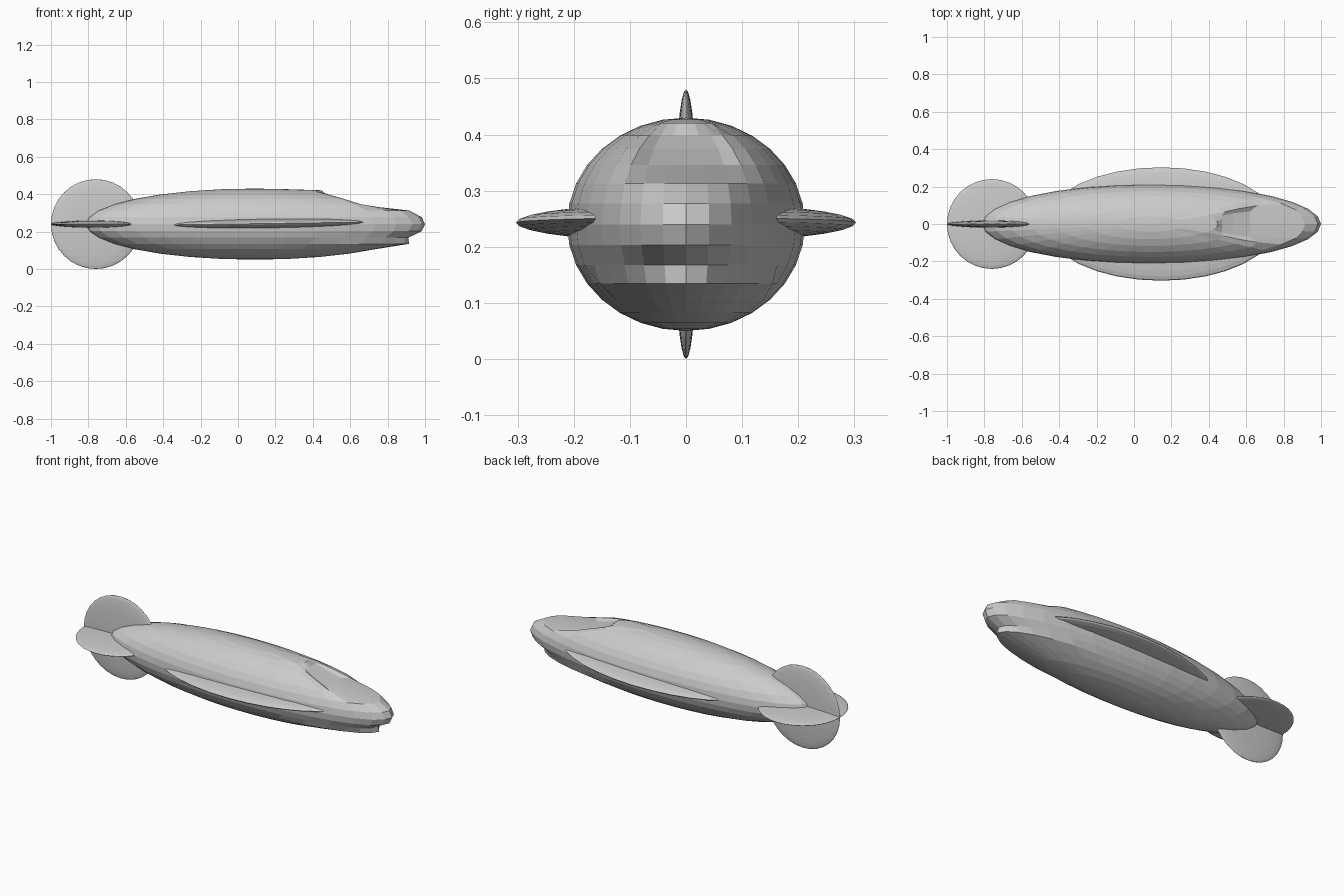
import bpy, bmesh
from math import asin, atan2, degrees, radians
from mathutils import Matrix

if "Cube" in bpy.data.objects:
    bpy.data.objects.remove(bpy.data.objects["Cube"])


def ellipsoid(name, centre, radii, tilt=0.0, sculpt=None):
    bm = bmesh.new()
    bmesh.ops.create_uvsphere(bm, u_segments=32, v_segments=16, radius=1.0)
    # grid position of each vertex: ring above the waist, column away from the nose
    step = 11.25
    grid = [(v, round(degrees(asin(max(-1, min(1, v.co.z)))) / step),
             round(abs(degrees(atan2(v.co.y, v.co.x))) / step)) for v in bm.verts]
    m = (Matrix.Translation(centre) @ Matrix.Rotation(radians(tilt), 4, 'Y')
         @ Matrix.Diagonal((*radii, 1)))
    bm.transform(m)
    if sculpt:
        for v, ring, col in grid:
            sculpt(v, ring, col)
    me = bpy.data.meshes.new(name)
    bm.to_mesh(me)
    bm.free()
    ob = bpy.data.objects.new(name, me)
    bpy.context.collection.objects.link(ob)
    return ob


# Recessed windscreen above the nose and stepped lower jaw
screen_x = {3: 0.62, 4: 0.53, 5: 0.47}


def shape_nose(v, ring, col):
    if ring in screen_x and col <= 3:
        pull = 1.0 if col <= 2 else 0.6
        v.co.x += (min(v.co.x, screen_x[ring]) - v.co.x) * pull
    elif ring == 6 and col <= 3:
        v.co.z += 0.005
        v.co.x += 0.01
    elif ring == 2 and col <= 1:
        v.co.x -= 0.015
    elif ring == -2 and col <= 2:
        v.co.x -= 0.02
    elif ring == -3 and col <= 5:
        v.co.x += 0.068 * (1 - col / 7)
        v.co.y *= 1.05


ellipsoid("hull", (0.09, 0, 0.24), (0.91, 0.212, 0.19), sculpt=shape_nose)

# Side wings: one flat lens through the hull
ellipsoid("side_wings", (0.145, 0, 0.243), (0.62, 0.303, 0.033), tilt=-0.8)

# Crossed round tail fins
ellipsoid("vertical_tail_fin", (-0.76, 0, 0.24), (0.24, 0.02, 0.24))
ellipsoid("horizontal_tail_fin", (-0.76, 0, 0.24), (0.24, 0.24, 0.02))
